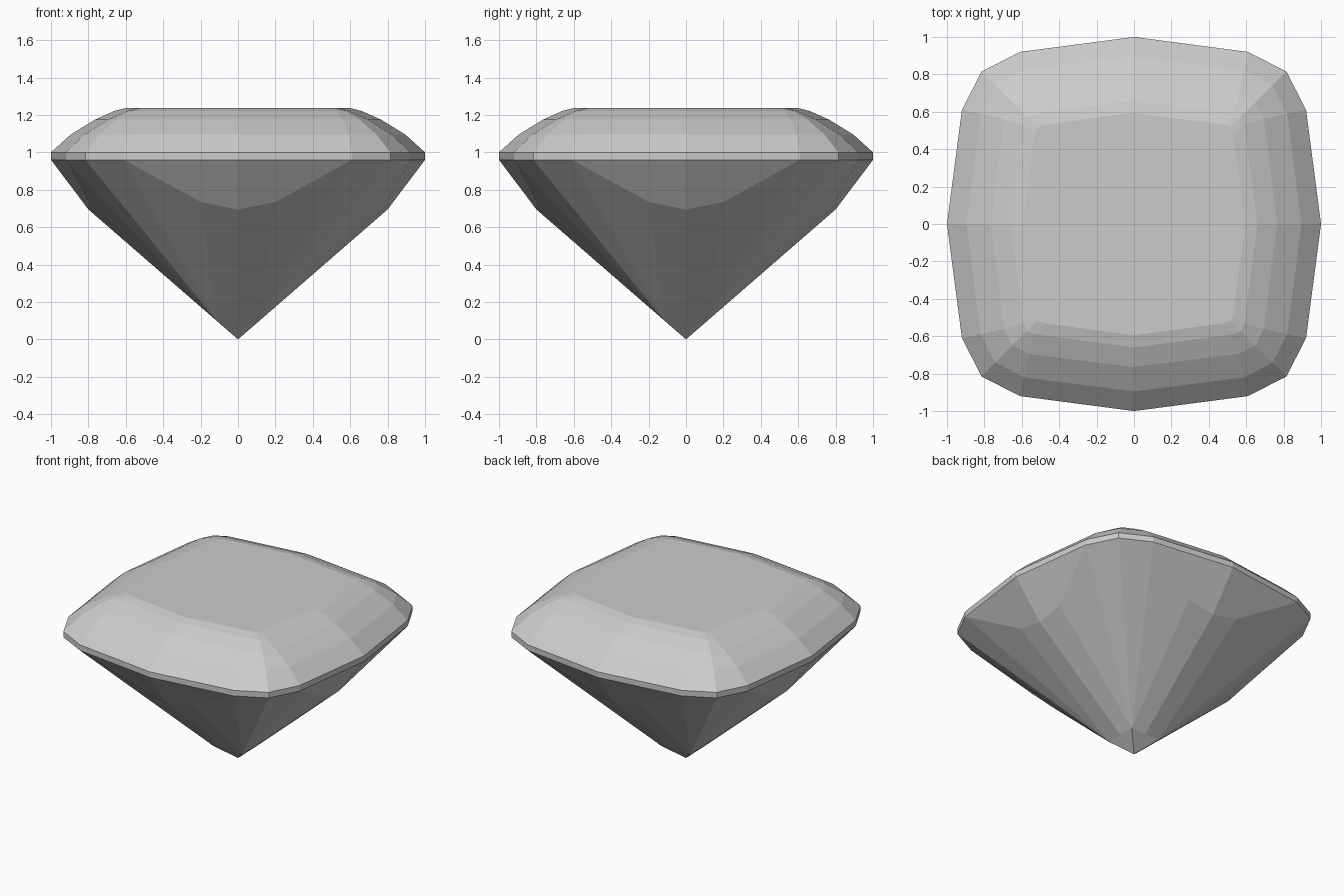
import bpy
import bmesh
from mathutils import Matrix, Vector

cube = bpy.data.objects.get("Cube")
if cube:
    bpy.data.objects.remove(cube)

# Stone colour
stone = bpy.data.materials.new("pale_grey_stone")
stone.use_nodes = True
color = (0.6, 0.6, 0.6, 1)
stone.diffuse_color = color
stone.node_tree.nodes["Principled BSDF"].inputs["Base Color"].default_value = color

# Cushion outlines: height, side middle, shoulder (along, out), corner
GIRDLE_BASE = (0.96, 1.0, 0.61, 0.92, 0.815)
CROWN = [
    GIRDLE_BASE,
    (1.0, 1.0, 0.61, 0.92, 0.815),
    (1.095, 0.895, 0.59, 0.82, 0.74),
    (1.175, 0.765, 0.56, 0.695, 0.65),
    (1.222, 0.66, 0.53, 0.59, 0.573),
    (1.238, 0.595, 0.485, 0.53, 0.515),
]

bm = bmesh.new()


def ring(z, middle, along, out, corner):
    """Sixteen-sided cushion outline, made from one quarter turned four times."""
    quarter = [(middle, 0), (out, along), (corner, corner), (along, out)]
    points = []
    for turn in range(4):
        spin = Matrix.Rotation(turn * 1.5707963, 3, "Z")
        points += [bm.verts.new(spin @ Vector((x, y, z))) for x, y in quarter]
    return points


# Girdle and stepped crown, closed by the table
rings = [ring(*row) for row in CROWN]
for low, high in zip(rings, rings[1:]):
    for i in range(16):
        j = (i + 1) % 16
        bm.faces.new((low[i], low[j], high[j], high[i]))
bm.faces.new(rings[-1])

# Pavilion: break facets under each side, then fans that run to a square tip
girdle = rings[0]
culet = bm.verts.new((0, 0, 0))
for turn in range(4):
    spin = Matrix.Rotation(turn * 1.5707963, 3, "Z")

    def point(x, y, z):
        return bm.verts.new(spin @ Vector((x, y, z)))

    break_middle = point(0.8, 0, 0.695)
    tip_middle = point(0.115, 0, 0.1)
    for side in (1, -1):
        middle, shoulder, corner = (girdle[(turn * 4 + side * k) % 16] for k in range(3))
        break_end = point(0.797, side * 0.2, 0.735)
        tip_corner = point(0.115, side * 0.115, 0.1)
        bm.faces.new((middle, shoulder, break_end, break_middle))
        bm.faces.new((break_middle, break_end, tip_corner, tip_middle))
        bm.faces.new((break_end, shoulder, tip_corner))
        bm.faces.new((shoulder, corner, tip_corner))
        bm.faces.new((tip_middle, tip_corner, culet))

bmesh.ops.remove_doubles(bm, verts=bm.verts[:], dist=0.0005)
bmesh.ops.recalc_face_normals(bm, faces=bm.faces[:])

mesh = bpy.data.meshes.new("cut_gemstone")
bm.to_mesh(mesh)
bm.free()
mesh.materials.append(stone)
gem = bpy.data.objects.new("cut_gemstone", mesh)
bpy.context.collection.objects.link(gem)
